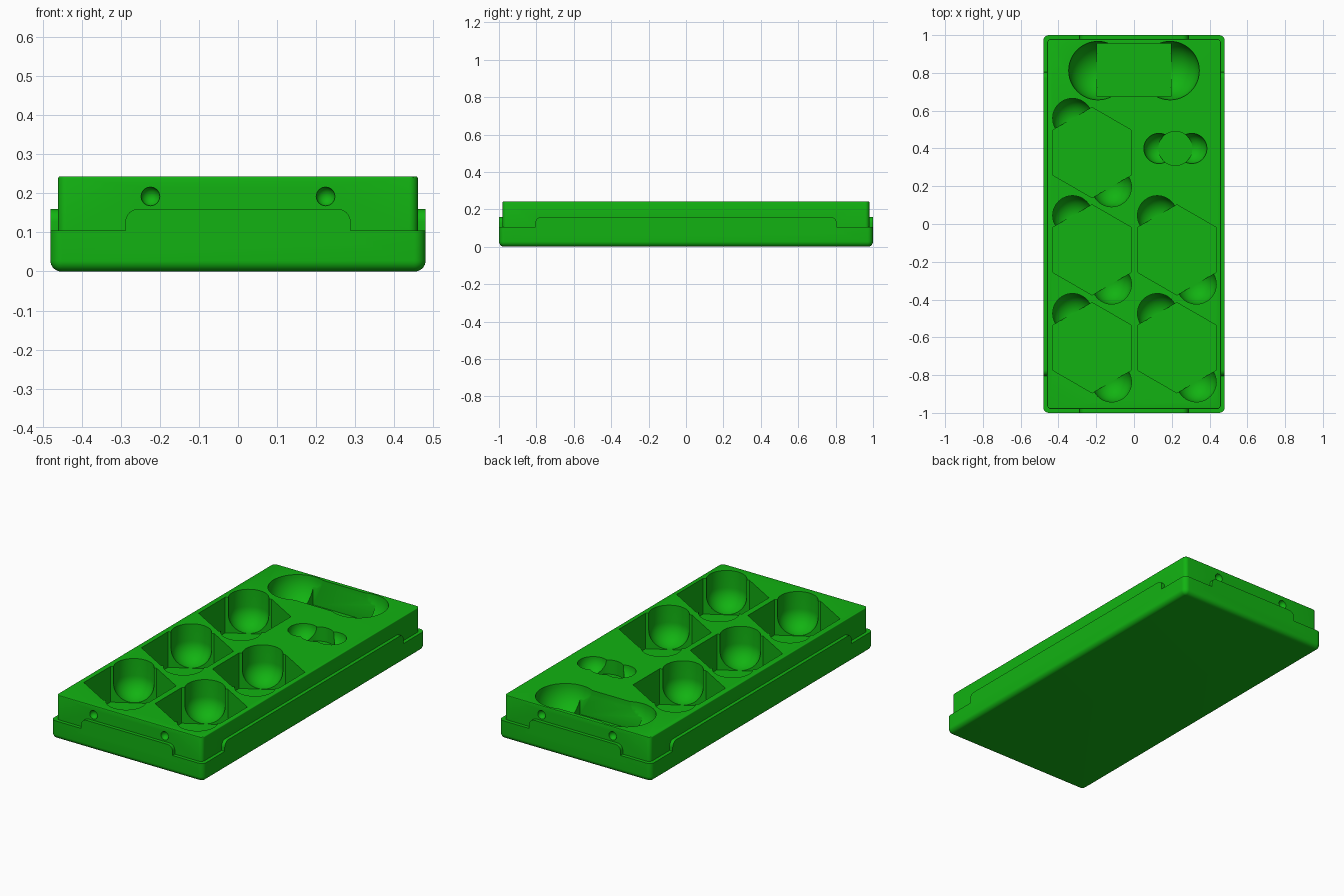
import bpy, bmesh
from math import pi, sin, cos
from mathutils import Matrix, Vector

cube = bpy.data.objects.get("Cube")
if cube:
    bpy.data.objects.remove(cube, do_unlink=True)

TOP = 0.243    # top surface of the tray
ABOVE = 0.30   # cutters end clear of the surface

green = bpy.data.materials.new("green_plastic")
green.use_nodes = True
COLOUR = (0.006, 0.45, 0.006, 1)
green.diffuse_color = COLOUR
green.node_tree.nodes["Principled BSDF"].inputs["Base Color"].default_value = COLOUR


def finish(name, bm):
    bmesh.ops.recalc_face_normals(bm, faces=bm.faces)
    mesh = bpy.data.meshes.new(name)
    bm.to_mesh(mesh)
    bm.free()
    mesh.materials.append(green)
    obj = bpy.data.objects.new(name, mesh)
    bpy.context.collection.objects.link(obj)
    return obj


def prism(name, points, direction):
    """Closed outline of 3D points extruded along a vector."""
    bm = bmesh.new()
    face = bm.faces.new([bm.verts.new(p) for p in points])
    moved = bmesh.ops.extrude_face_region(bm, geom=[face])["geom"]
    verts = [v for v in moved if isinstance(v, bmesh.types.BMVert)]
    bmesh.ops.translate(bm, verts=verts, vec=Vector(direction))
    return finish(name, bm)


def rounded_box(name, hx, hy, z0, z1, corner, low=0, high=0):
    """Box with rounded upright corners and optional rounded bottom and top rims."""
    bm = bmesh.new()
    bmesh.ops.create_cube(bm, size=1, matrix=Matrix.Translation((0, 0, (z0 + z1) / 2))
                          @ Matrix.Diagonal((2 * hx, 2 * hy, z1 - z0, 1)))

    def bevel(test, width, segments):
        edges = [e for e in bm.edges if test(e.verts[0].co.z, e.verts[1].co.z)]
        bmesh.ops.bevel(bm, geom=edges, offset=width, segments=segments,
                        profile=0.5, affect="EDGES", clamp_overlap=True)

    bevel(lambda a, b: abs(a - b) > 0.01, corner, 8)
    if low:
        bevel(lambda a, b: max(a, b) < z0 + 1e-4, low, 8)
    if high:
        bevel(lambda a, b: min(a, b) > z1 - 1e-4, high, 3)
    return finish(name, bm)


def bowl(name, x, y, r, equator):
    """Upright round cutter with a hemispherical lower end."""
    n = 14
    profile = [(r * sin(i / n * pi / 2), equator - r * cos(i / n * pi / 2))
               for i in range(n + 1)] + [(r, ABOVE), (0, ABOVE)]
    bm = bmesh.new()
    verts = [bm.verts.new((px, 0, pz)) for px, pz in profile]
    edges = [bm.edges.new(pair) for pair in zip(verts, verts[1:])]
    bmesh.ops.spin(bm, geom=verts + edges, cent=(0, 0, 0), axis=(0, 0, 1),
                   angle=2 * pi, steps=48)
    bmesh.ops.remove_doubles(bm, verts=bm.verts, dist=1e-5)
    bmesh.ops.translate(bm, verts=bm.verts, vec=(x, y, 0))
    return finish(name, bm)


def polygon_pocket(name, x, y, r, sides, floor):
    points = [(x + r * cos(pi / 2 + 2 * pi * i / sides),
               y + r * sin(pi / 2 + 2 * pi * i / sides), floor) for i in range(sides)]
    return prism(name, points, (0, 0, ABOVE - floor))


def combine(body, tool, operation):
    mod = body.modifiers.new(tool.name, "BOOLEAN")
    mod.object, mod.operation, mod.solver = tool, operation, "EXACT"
    bpy.context.view_layer.objects.active = body
    bpy.ops.object.modifier_apply(modifier=mod.name)
    bpy.data.objects.remove(tool, do_unlink=True)


def lip_outline(half, r=0.033):
    """Raised lip seen face on, with rounded upper corners."""
    z0, z1 = 0.08, 0.16
    arc = [(half - r + r * cos(i * pi / 16), z1 - r + r * sin(i * pi / 16))
           for i in range(9)]
    right = [(half, z0)] + arc
    return right + [(-u, z) for u, z in reversed(right)]


# Lower shell with raised lips on all four sides, and the inner tray
body = rounded_box("storage_tray", 0.48, 1.0, 0, 0.105, 0.03, low=0.028)
end_lips = prism("end_lips", [(u, -1, z) for u, z in lip_outline(0.288)], (0, 2, 0))
side_lips = prism("side_lips", [(-0.48, u, z) for u, z in lip_outline(0.805)], (0.96, 0, 0))
inner = rounded_box("inner_tray", 0.46, 0.98, 0.06, TOP, 0.022, high=0.004)
for part in (end_lips, side_lips, inner):
    combine(body, part, "UNION")

# Hexagonal pockets with two finger scoops each
FLOOR = 0.04
for x, y in [(-0.222, 0.378), (-0.222, -0.137), (-0.222, -0.655),
             (0.227, -0.137), (0.227, -0.655)]:
    combine(body, polygon_pocket("hex_pocket", x, y, 0.239, 6, FLOOR), "DIFFERENCE")
    for s in (-1, 1):
        scoop = bowl("finger_scoop", x - s * 0.1035, y + s * 0.182, 0.105, FLOOR + 0.106)
        combine(body, scoop, "DIFFERENCE")

# Rectangular pocket with a wide scoop at each end
z = TOP - 0.156
outline = [(-0.195, 0.675, z), (0.195, 0.675, z), (0.195, 0.955, z), (-0.195, 0.955, z)]
combine(body, prism("block_pocket", outline, (0, 0, ABOVE - z)), "DIFFERENCE")
for s in (-1, 1):
    combine(body, bowl("wide_scoop", s * 0.191, 0.812, 0.155, TOP), "DIFFERENCE")

# Small round pocket with a scoop on each side
combine(body, polygon_pocket("round_pocket", 0.219, 0.4, 0.09, 48, TOP - 0.081), "DIFFERENCE")
for s in (-1, 1):
    combine(body, bowl("small_scoop", 0.219 + s * 0.087, 0.4, 0.08, TOP), "DIFFERENCE")

# Latch dimples on both ends
for sx in (-1, 1):
    for sy in (-1, 1):
        bm = bmesh.new()
        bmesh.ops.create_uvsphere(bm, u_segments=24, v_segments=12, radius=0.024,
                                  matrix=Matrix.Translation((sx * 0.224, sy * 0.98, 0.192)))
        combine(body, finish("latch_dimple", bm), "DIFFERENCE")

# Smooth curves, crisp edges
bpy.ops.object.select_all(action="DESELECT")
body.select_set(True)
bpy.context.view_layer.objects.active = body
bpy.ops.object.shade_smooth_by_angle(angle=pi / 6)
